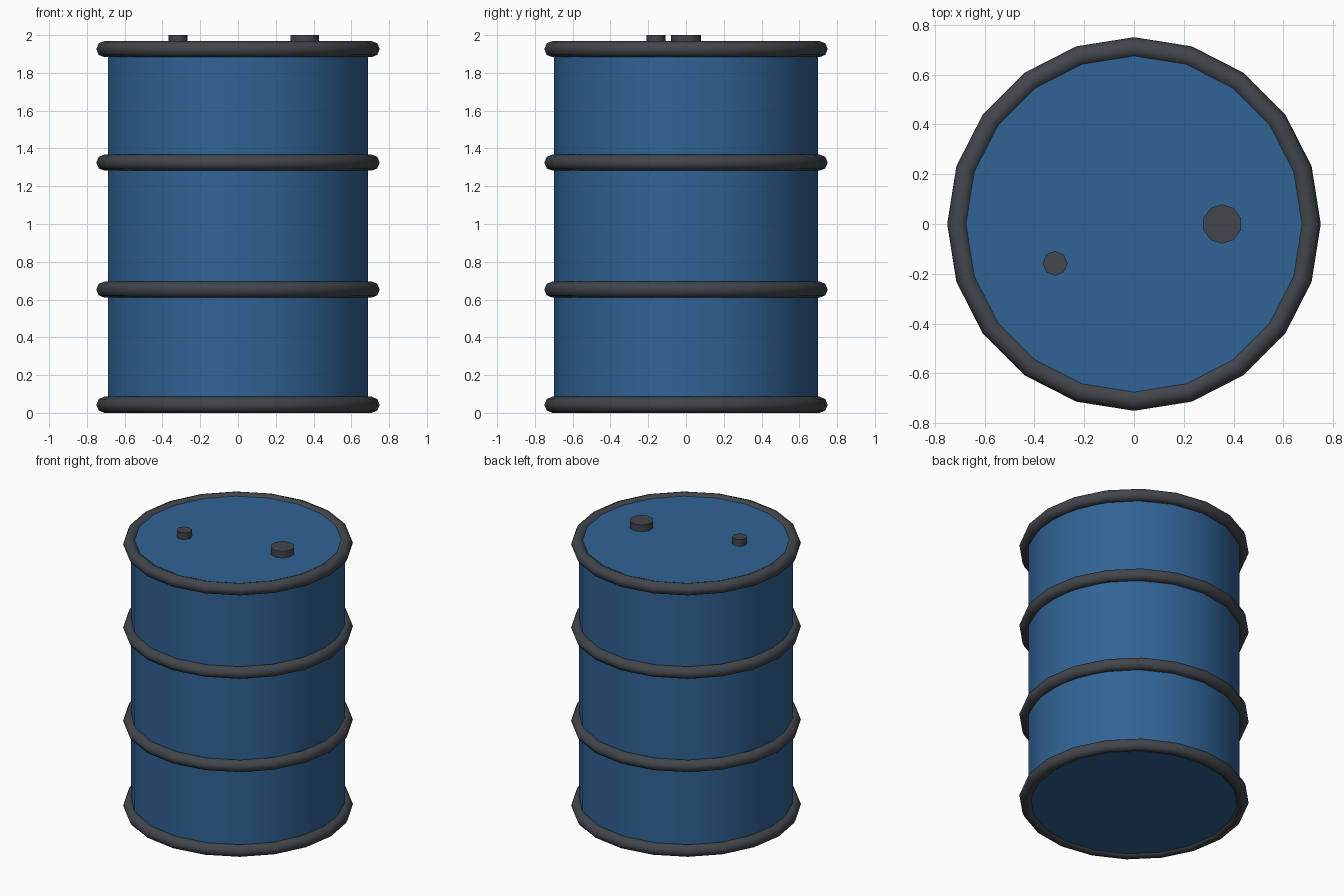
import bpy
import math

cube = bpy.data.objects.get("Cube")
if cube:
    bpy.data.objects.remove(cube, do_unlink=True)


def material(name, color):
    mat = bpy.data.materials.new(name)
    mat.use_nodes = True
    mat.diffuse_color = color
    mat.node_tree.nodes["Principled BSDF"].inputs["Base Color"].default_value = color
    return mat


BLUE = material("blue paint", (0.03, 0.125, 0.30, 1))
GREY = material("dark grey", (0.054, 0.061, 0.07, 1))


def finish(name, mat, angle):
    obj = bpy.context.object
    obj.name = name
    obj.data.materials.append(mat)
    bpy.ops.object.shade_smooth_by_angle(angle=math.radians(angle))


def cylinder(name, mat, sides, radius, x, y, bottom, top):
    bpy.ops.mesh.primitive_cylinder_add(
        vertices=sides, radius=radius, depth=top - bottom,
        location=(x, y, (bottom + top) / 2))
    finish(name, mat, 50)


# Drum body with flat lid and base
LID = 1.952
cylinder("drum_body", BLUE, 18, 0.70, 0, 0, 0.018, LID)

# Rolling hoops and rims
RING = 0.043
hoops = {"bottom_rim": RING, "lower_hoop": 0.653,
         "upper_hoop": 1.325, "top_rim": 1.926}
for name, z in hoops.items():
    bpy.ops.mesh.primitive_torus_add(
        major_segments=20, minor_segments=8,
        major_radius=0.75 - RING, minor_radius=RING, location=(0, 0, z))
    finish(name, GREY, 80)

# Filler plugs on the lid
cylinder("large_plug", GREY, 10, 0.079, 0.354, 0, LID - 0.03, 2.0)
cylinder("small_plug", GREY, 8, 0.05, -0.317, -0.158, LID - 0.03, 2.0)
